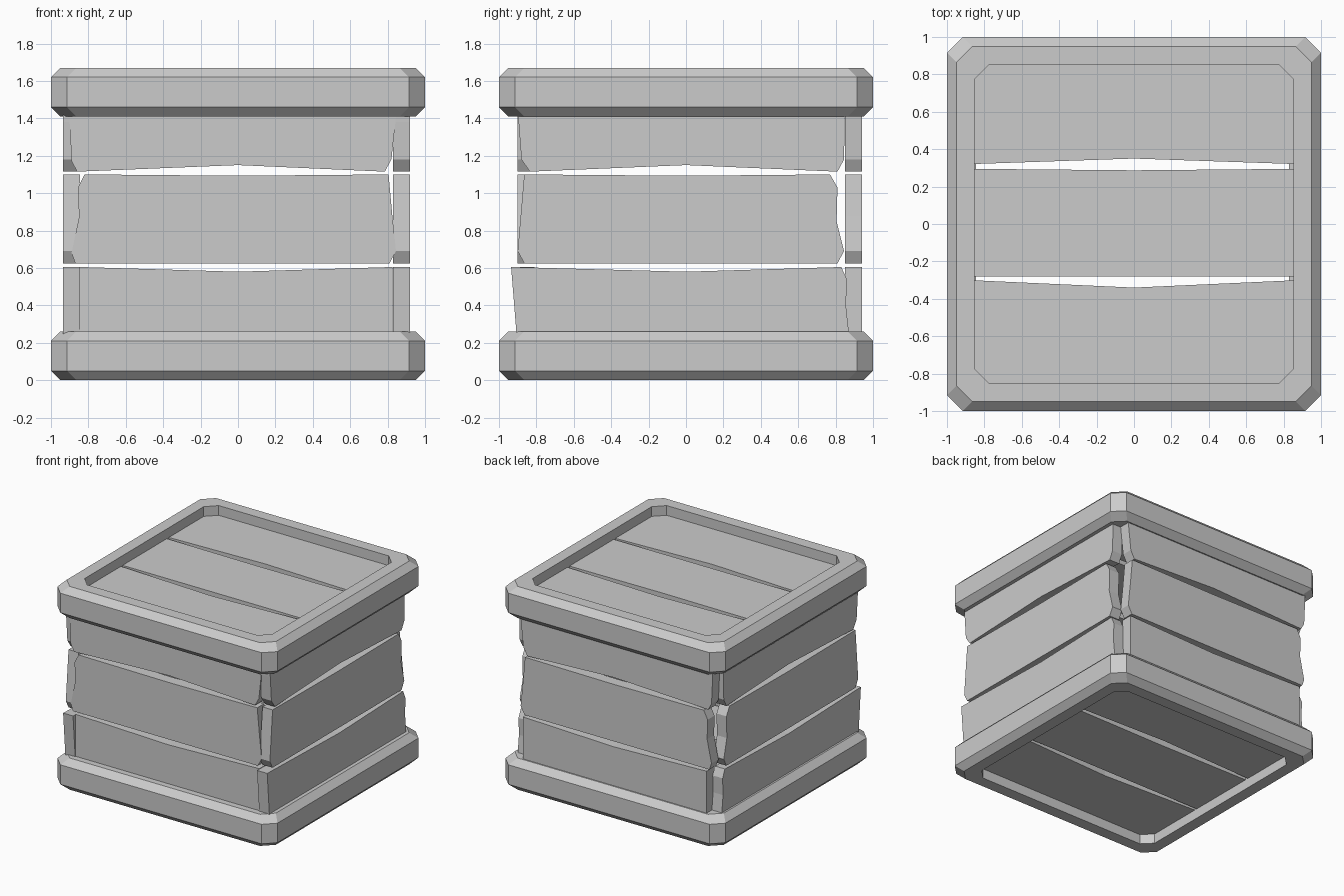
import bpy, bmesh

if "Cube" in bpy.data.objects:
    bpy.data.objects.remove(bpy.data.objects["Cube"])


def make_object(name, verts, faces):
    mesh = bpy.data.meshes.new(name)
    mesh.from_pydata(verts, [], faces)
    bm = bmesh.new()
    bm.from_mesh(mesh)
    bmesh.ops.recalc_face_normals(bm, faces=bm.faces)
    bm.to_mesh(mesh)
    bm.free()
    obj = bpy.data.objects.new(name, mesh)
    bpy.context.collection.objects.link(obj)
    return obj


def prism(name, outline, d0, d1, place):
    """Extrude a 2D outline from depth d0 to d1, oriented by place(u, v, d)."""
    n = len(outline)
    verts = [place(u, v, d) for d in (d0, d1) for u, v in outline]
    faces = [tuple(range(n)), tuple(range(n, 2 * n))]
    faces += [(i, (i + 1) % n, n + (i + 1) % n, n + i) for i in range(n)]
    return make_object(name, verts, faces)


def ring(h, c, z):
    """Square of half-width h with corners cut by c."""
    k = h - c
    return [(x, y, z) for x, y in ((h, -k), (h, k), (k, h), (-k, h),
                                   (-h, k), (-h, -k), (-k, -h), (k, -h))]


# Bottom and top rims: bevelled square frames
def rim(name, z):
    section = [(0.95, 0.085, 0), (1, 0.085, 0.05), (1, 0.085, 0.21),
               (0.95, 0.085, 0.26), (0.853, 0.08, 0.26), (0.853, 0.08, 0)]
    verts = [p for h, c, dz in section for p in ring(h, c, z + dz)]
    m = len(section)
    faces = [(8 * i + j, 8 * i + (j + 1) % 8,
              8 * ((i + 1) % m) + (j + 1) % 8, 8 * ((i + 1) % m) + j)
             for i in range(m) for j in range(8)]
    make_object(name, verts, faces)


rim("bottom_rim", 0)
rim("top_rim", 1.41)

# Lid and floor planks, recessed inside the rims
planks = {
    "front": [(-0.88, -0.87), (0.88, -0.87), (0.88, -0.30), (0, -0.34), (-0.88, -0.30)],
    "middle": [(-0.88, -0.28), (0.88, -0.28), (0.88, 0.295), (0, 0.287), (-0.88, 0.295)],
    "back": [(-0.88, 0.32), (0, 0.35), (0.88, 0.32), (0.88, 0.87), (-0.88, 0.87)],
}
for key, outline in planks.items():
    for part, z0, z1 in (("floor", 0.08, 0.16), ("lid", 1.51, 1.59)):
        prism(f"{part}_plank_{key}", outline, z0, z1, lambda u, v, d: (u, v, d))

# Wall boards with worn ends: outlines as (along wall, height)
long_walls = {
    "lower": [(-0.845, 0.17), (0.825, 0.17), (0.825, 0.605), (0, 0.58), (-0.845, 0.605)],
    "middle": [(-0.87, 0.625), (0.81, 0.625), (0.845, 0.69), (0.825, 0.88),
               (0.805, 1.10), (0, 1.093), (-0.82, 1.10), (-0.855, 1.03),
               (-0.85, 0.87), (-0.89, 0.68)],
    "upper": [(-0.86, 1.115), (0, 1.15), (0.785, 1.115), (0.82, 1.18),
              (0.845, 1.41), (0.845, 1.51), (-0.90, 1.51), (-0.90, 1.38), (-0.89, 1.17)],
}
side_walls = {
    "lower": [(-0.90, 0.17), (0.87, 0.17), (0.87, 0.26), (0.855, 0.40),
              (0.86, 0.54), (0.83, 0.605), (0, 0.58), (-0.935, 0.605)],
    "middle": [(-0.865, 0.625), (0.81, 0.625), (0.845, 0.69), (0.805, 0.85),
               (0.81, 1.03), (0.77, 1.10), (0, 1.093), (-0.865, 1.10), (-0.90, 0.69)],
    "upper": [(-0.835, 1.115), (0, 1.15), (0.81, 1.115), (0.845, 1.18),
              (0.85, 1.51), (-0.90, 1.51), (-0.895, 1.38), (-0.88, 1.18)],
}
for row, outline in long_walls.items():
    for side, d0, d1 in (("front", -0.90, -0.81), ("back", 0.85, 0.94)):
        prism(f"{side}_board_{row}", outline, d0, d1, lambda u, v, d: (u, d, v))
for row, outline in side_walls.items():
    for side, d0, d1 in (("left", -0.935, -0.845), ("right", 0.828, 0.92)):
        prism(f"{side}_board_{row}", outline, d0, d1, lambda u, v, d: (d, u, v))
